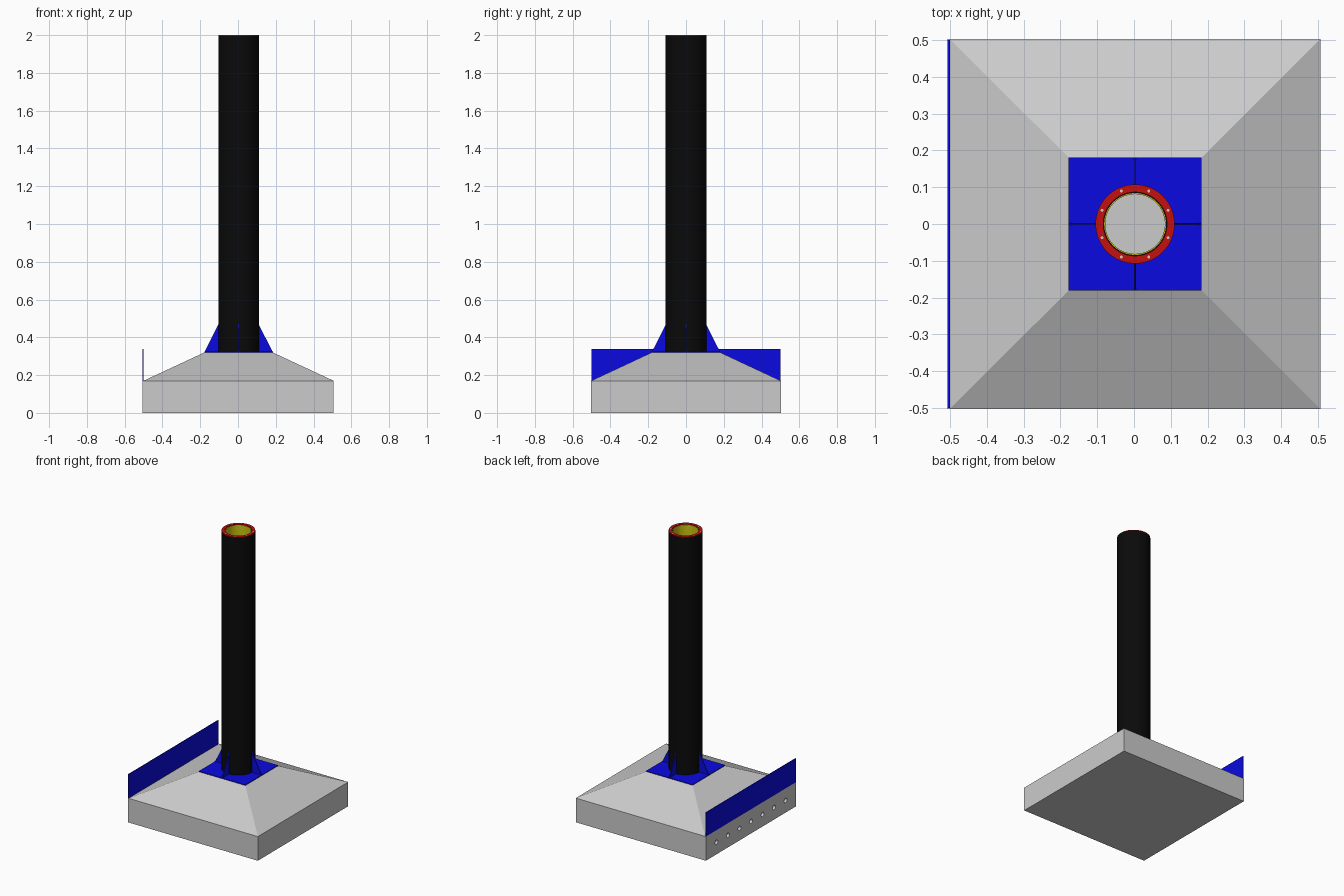
import bpy, bmesh, math
from mathutils import Matrix

if "Cube" in bpy.data.objects:
    bpy.data.objects.remove(bpy.data.objects["Cube"])

CX = 0.003          # column axis, shifted by the thin side plate
Z_SLAB, Z_TOP = 0.17, 0.32


def material(name, rgb):
    m = bpy.data.materials.new(name)
    m.diffuse_color = (*rgb, 1)
    m.use_nodes = True
    m.node_tree.nodes["Principled BSDF"].inputs["Base Color"].default_value = m.diffuse_color
    return m


BLUE = material("blue", (0.003, 0.003, 0.75))
BLACK = material("black", (0.003, 0.003, 0.003))
RED = material("red", (0.55, 0.005, 0.005))
YELLOW = material("yellow", (0.6, 0.55, 0.005))


def finish(name, bm, mat=None, smooth=False):
    bmesh.ops.recalc_face_normals(bm, faces=bm.faces)
    me = bpy.data.meshes.new(name)
    bm.to_mesh(me)
    bm.free()
    ob = bpy.data.objects.new(name, me)
    bpy.context.collection.objects.link(ob)
    if mat:
        me.materials.append(mat)
    if smooth:
        bpy.ops.object.select_all(action='DESELECT')
        ob.select_set(True)
        bpy.context.view_layer.objects.active = ob
        bpy.ops.object.shade_smooth_by_angle(angle=math.radians(35))
    return ob


def loft(bm, loops, cap=True, closed=False):
    """Skin a list of equal-length vertex loops."""
    rings = [[bm.verts.new(p) for p in loop] for loop in loops]
    pairs = list(zip(rings, rings[1:]))
    if closed:
        pairs.append((rings[-1], rings[0]))
    for a, b in pairs:
        n = len(a)
        for i in range(n):
            j = (i + 1) % n
            bm.faces.new((a[i], a[j], b[j], b[i]))
    if cap:
        bm.faces.new(rings[0])
        bm.faces.new(rings[-1])


def rect(x0, x1, y, z):
    return [(x0, -y, z), (x1, -y, z), (x1, y, z), (x0, y, z)]


def circle(r, z, n=64):
    return [(CX + r * math.cos(2 * math.pi * i / n),
             r * math.sin(2 * math.pi * i / n), z) for i in range(n)]


def tube(name, r_in, r_out, z0, z1, mat):
    bm = bmesh.new()
    loft(bm, [circle(r_in, z0), circle(r_out, z0), circle(r_out, z1), circle(r_in, z1)],
         cap=False, closed=True)
    return finish(name, bm, mat, True)


# Concrete footing: square slab with a pyramidal top
bm = bmesh.new()
loft(bm, [rect(-0.506, 0.506, 0.502, 0), rect(-0.506, 0.506, 0.502, Z_SLAB),
          rect(-0.5, 0.506, 0.502, Z_SLAB), rect(CX - 0.181, CX + 0.181, 0.181, Z_TOP)])
footing = finish("footing", bm)

# Row of seven blind holes in the left side of the slab
bm = bmesh.new()
for i in range(-3, 4):
    bmesh.ops.create_cone(bm, cap_ends=True, segments=24, radius1=0.016, radius2=0.016, depth=0.3,
                          matrix=Matrix.Translation((-0.5, i * 0.128, 0.085))
                          @ Matrix.Rotation(math.pi / 2, 4, 'Y'))
cutter = finish("hole_cutter", bm)
cutter.hide_render = True
mod = footing.modifiers.new("holes", 'BOOLEAN')
mod.operation, mod.solver, mod.object = 'DIFFERENCE', 'EXACT', cutter
bpy.context.view_layer.objects.active = footing
bpy.ops.object.modifier_apply(modifier=mod.name)
bpy.data.objects.remove(cutter)

# Upright blue plate along the left edge
bm = bmesh.new()
loft(bm, [rect(-0.506, -0.5, 0.5, Z_SLAB), rect(-0.506, -0.5, 0.5, 0.337)])
finish("side_plate", bm, BLUE)

# Square base plate with a round opening for the column
N = 64


def square_loop(z, h=0.181):
    pts = []
    for i in range(N):
        a = 2 * math.pi * i / N
        c, s = math.cos(a), math.sin(a)
        k = h / max(abs(c), abs(s))
        pts.append((CX + k * c, k * s, z))
    return pts


bm = bmesh.new()
loft(bm, [circle(0.084, Z_TOP, N), square_loop(Z_TOP), square_loop(0.325), circle(0.084, 0.325, N)],
     cap=False, closed=True)
finish("base_plate", bm, BLUE)

# Four triangular gussets
for k in range(4):
    bm = bmesh.new()
    loft(bm, [[(0.104, t, 0.324), (0.18, t, 0.324), (0.107, t, 0.468), (0.104, t, 0.468)]
              for t in (-0.003, 0.003)])
    bm.transform(Matrix.Translation((CX, 0, 0)) @ Matrix.Rotation(k * math.pi / 2, 4, 'Z'))
    finish(f"gusset_{k + 1}", bm, BLUE)

# Column, inner lining and top ring
tube("column", 0.084, 0.1075, 0.324, 1.995, BLACK)
tube("lining", 0.081, 0.084, Z_TOP, 1.996, YELLOW)
tube("top_ring", 0.0865, 0.1075, 1.995, 1.9995, RED)

# Eight small bolts in the top ring
bm = bmesh.new()
for i in range(8):
    a = math.pi / 4 * (i + 0.5)
    bmesh.ops.create_cone(bm, cap_ends=True, segments=12, radius1=0.004, radius2=0.004, depth=0.006,
                          matrix=Matrix.Translation((CX + 0.097 * math.cos(a), 0.097 * math.sin(a), 1.997)))
finish("ring_bolts", bm, None, True)
